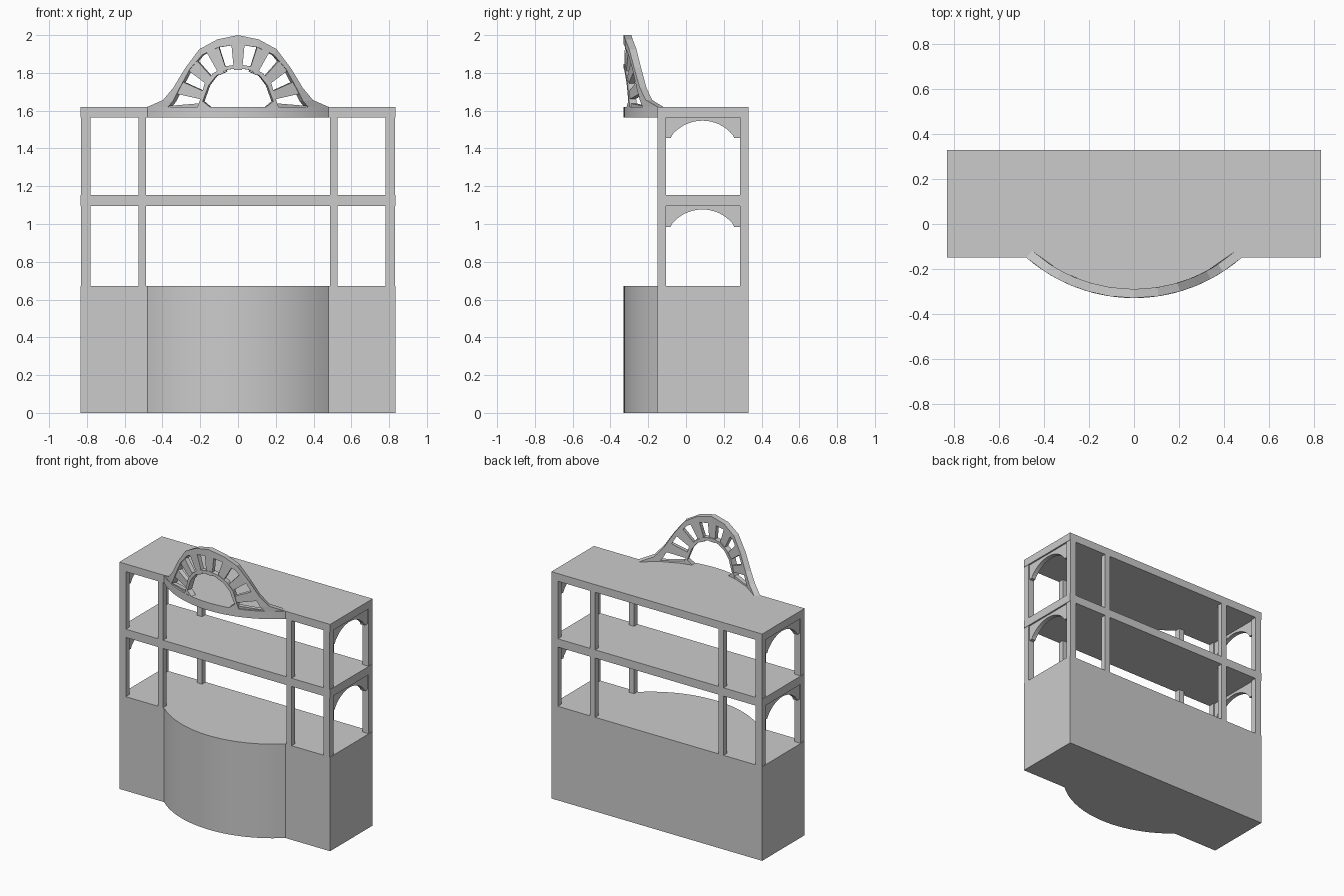
import bpy, bmesh, math
from mathutils import Vector

if "Cube" in bpy.data.objects:
    bpy.data.objects.remove(bpy.data.objects["Cube"])

R, CY = 0.73, 0.40            # bow-front radius and centre y
HW, Y0, Y1 = 0.833, -0.15, 0.33


def make(name, bm, smooth=False):
    bmesh.ops.recalc_face_normals(bm, faces=bm.faces)
    me = bpy.data.meshes.new(name)
    bm.to_mesh(me)
    bm.free()
    ob = bpy.data.objects.new(name, me)
    bpy.context.collection.objects.link(ob)
    if smooth:
        bpy.ops.object.select_all(action='DESELECT')
        ob.select_set(True)
        bpy.context.view_layer.objects.active = ob
        bpy.ops.object.shade_smooth_by_angle(angle=math.radians(20))
    return ob


def prism(bm, front, back):
    """Closed solid between two matching outlines."""
    a = [bm.verts.new(p) for p in front]
    b = [bm.verts.new(p) for p in back]
    bm.faces.new(a)
    bm.faces.new(b[::-1])
    n = len(a)
    for i in range(n):
        j = (i + 1) % n
        bm.faces.new((a[i], b[i], b[j], a[j]))


def box(bm, x0, x1, y0, y1, z0, z1):
    pts = [(x0, y0), (x1, y0), (x1, y1), (x0, y1)]
    prism(bm, [(x, y, z0) for x, y in pts], [(x, y, z1) for x, y in pts])


def bow_slab(name, z0, z1):
    half = math.asin(0.48 / R)
    arc = [(R * math.sin(t), CY - R * math.cos(t))
           for t in (half * (i / 12 - 1) for i in range(25))]
    pts = [(-HW, Y0)] + arc + [(HW, Y0), (HW, Y1), (-HW, Y1)]
    bm = bmesh.new()
    prism(bm, [(x, y, z0) for x, y in pts], [(x, y, z1) for x, y in pts])
    make(name, bm, True)


# Cabinet base, shelf and top
bow_slab("cabinet_base", 0, 0.672)
bow_slab("top_board", 1.565, 1.62)
bm = bmesh.new()
box(bm, -HW, HW, Y0, Y1, 1.095, 1.154)
make("middle_shelf", bm)

# Posts and arched side panels for each tier
for tier, z0, z1 in (("lower", 0.672, 1.095), ("upper", 1.154, 1.565)):
    bm = bmesh.new()
    for s in (-1, 1):
        for a, b, d in ((0.782, 0.83, 0.044), (0.487, 0.528, 0.04)):
            x0, x1 = sorted((s * a, s * b))
            box(bm, x0, x1, Y0, Y0 + d, z0, z1)
            box(bm, x0, x1, Y1 - d, Y1, z0, z1)
    make(tier + "_posts", bm)

    zs, zt = z1 - 0.11, z1 - 0.018
    w, cy = 0.16, 0.087
    r = (w * w + 0.075 ** 2) / (2 * 0.075)
    half = math.asin(w / r)
    arch = [(cy + r * math.sin(t), zt - r + r * math.cos(t))
            for t in (half * (i / 8 - 1) for i in range(17))]
    prof = ([(-0.106, z1), (-0.106, zs), (cy - w - 0.008, zs)] + arch +
            [(cy + w + 0.008, zs), (0.286, zs), (0.286, z1)])
    bm = bmesh.new()
    for s in (-1, 1):
        prism(bm, [(s * 0.79, y, z) for y, z in prof],
              [(s * 0.822, y, z) for y, z in prof])
    make(tier + "_side_arches", bm)


# Fanlight crest, wrapped around the bow
def wrap(x, z, r):
    t = math.asin(x / R)
    return Vector((r * math.sin(t), CY - r * math.cos(t), z))


def piece(bm, pts, inset=0.0):
    prism(bm, [wrap(x, z, R - inset) for x, z in pts],
          [wrap(x, z, R - 0.04 + inset) for x, z in pts])


def band(name, outer, inner):
    full = [p + [(-x, z) for x, z in p[-2::-1]] for p in (outer, inner)]
    bm = bmesh.new()
    rows = [[bm.verts.new(wrap(x, z, r)) for x, z in p]
            for p, r in ((full[0], R), (full[1], R),
                         (full[1], R - 0.04), (full[0], R - 0.04))]
    for i in range(len(full[0]) - 1):
        for k in range(4):
            a, b = rows[k], rows[(k + 1) % 4]
            bm.faces.new((a[i], a[i + 1], b[i + 1], b[i]))
    for i in (0, -1):
        bm.faces.new([row[i] for row in rows])
    make(name, bm)


band("crest_arch",
     [(-0.48, 1.62), (-0.397, 1.656), (-0.342, 1.722), (-0.28, 1.825),
      (-0.205, 1.925), (-0.11, 1.977), (0, 2.0)],
     [(-0.37, 1.62), (-0.345, 1.65), (-0.312, 1.715), (-0.255, 1.82),
      (-0.19, 1.895), (-0.106, 1.935), (0, 1.95)])
band("crest_inner_ring",
     [(-0.215, 1.62), (-0.2, 1.66), (-0.178, 1.74), (-0.135, 1.795),
      (-0.075, 1.833), (0, 1.846)],
     [(-0.15, 1.62), (-0.187, 1.65), (-0.155, 1.735), (-0.117, 1.782),
      (-0.066, 1.815), (0, 1.826)])

bm = bmesh.new()
for i in range(-3, 4):
    t = math.radians(90 + 24 * i)
    c, s = math.cos(t), math.sin(t)
    pts = [(d * c - h * s, 1.62 + d * s + h * c)
           for d, h in ((0.195, -0.022), (0.338, -0.036),
                        (0.338, 0.036), (0.195, 0.022))]
    piece(bm, pts, 0.005)
make("crest_spokes", bm)

bm = bmesh.new()
for s in (-1, 1):
    piece(bm, [(s * 0.38, 1.618), (s * 0.19, 1.618),
               (s * 0.19, 1.64), (s * 0.36, 1.626)], 0.005)
make("crest_sills", bm)
